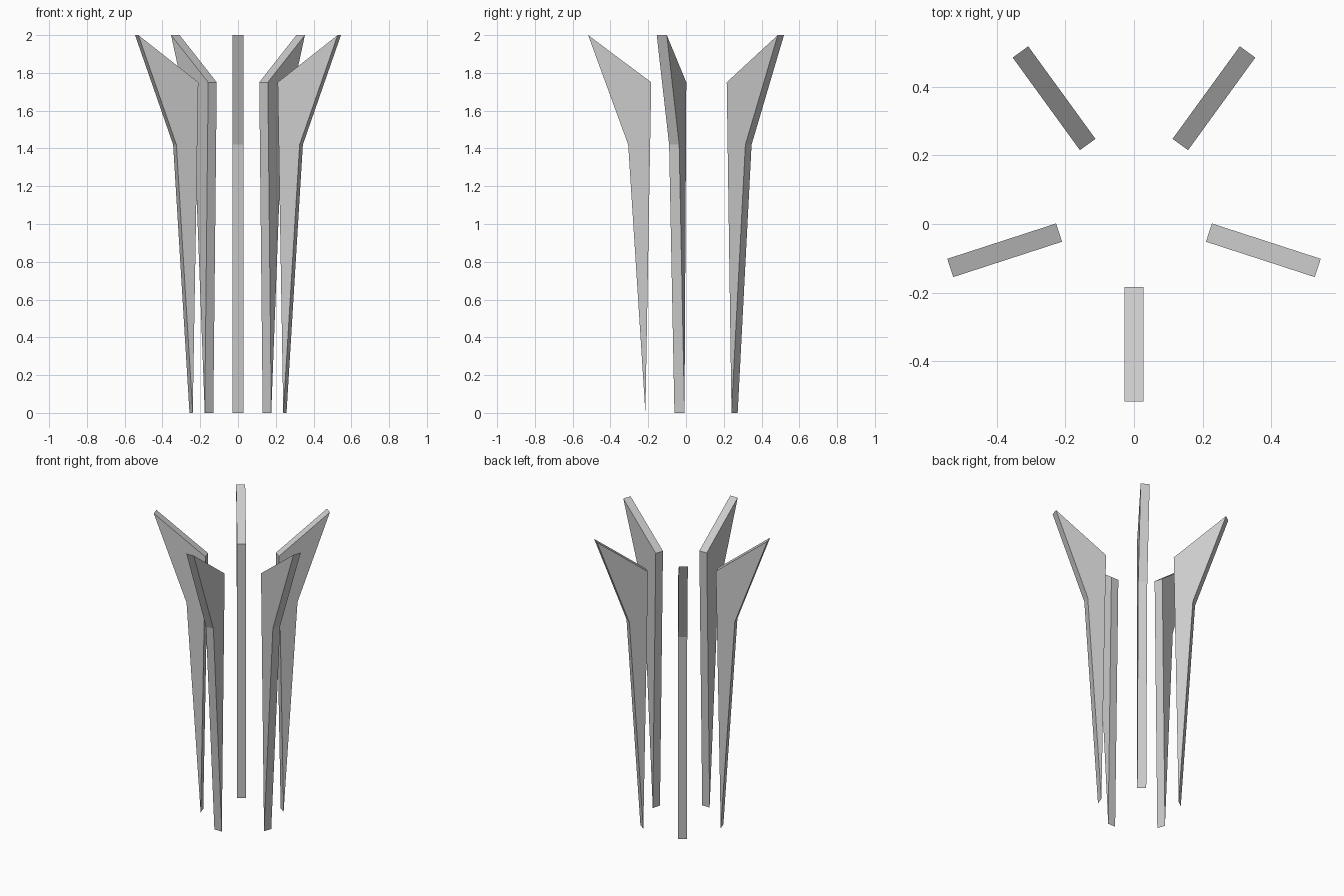
import bpy, bmesh
from math import radians, cos, sin
from mathutils import Vector

if "Cube" in bpy.data.objects:
    bpy.data.objects.remove(bpy.data.objects["Cube"])

# Fin outline as (radius, height)
PROFILE = [(0.261, 0.0), (0.352, 1.42), (0.564, 2.0), (0.230, 1.75)]
THICKNESS = 0.056
CENTRE = Vector((0, 0.046, 0))


def make_fin(index, angle):
    out = Vector((cos(angle), sin(angle), 0))
    side = Vector((-sin(angle), cos(angle), 0))
    bm = bmesh.new()
    # One flat side, extruded through the thickness
    verts = [bm.verts.new(CENTRE + out * r - side * THICKNESS / 2 + Vector((0, 0, z)))
             for r, z in PROFILE]
    face = bm.faces.new(verts)
    result = bmesh.ops.extrude_face_region(bm, geom=[face], use_keep_orig=True)
    moved = [g for g in result["geom"] if isinstance(g, bmesh.types.BMVert)]
    bmesh.ops.translate(bm, verts=moved, vec=side * THICKNESS)
    bmesh.ops.recalc_face_normals(bm, faces=bm.faces)
    mesh = bpy.data.meshes.new(f"fin_{index}")
    bm.to_mesh(mesh)
    bm.free()
    bpy.context.collection.objects.link(bpy.data.objects.new(f"fin_{index}", mesh))


# Five fins in a ring, the first facing the front
for i in range(5):
    make_fin(i + 1, radians(-90 + 72 * i))
